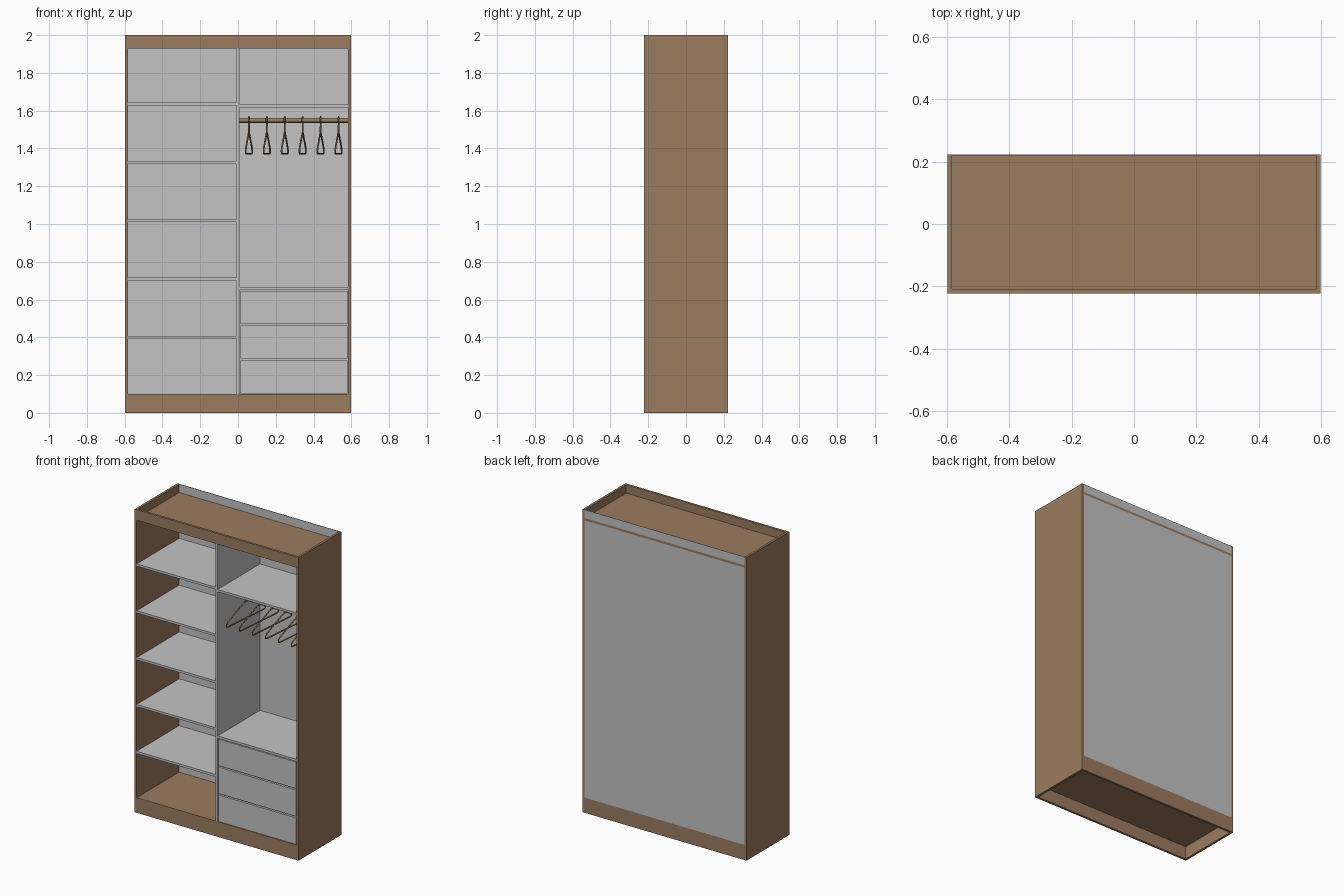
import bpy
import math
from mathutils import Vector

if "Cube" in bpy.data.objects:
    bpy.data.objects.remove(bpy.data.objects["Cube"], do_unlink=True)


def material(name, rgb):
    m = bpy.data.materials.new(name)
    m.use_nodes = True
    m.diffuse_color = (*rgb, 1)
    m.node_tree.nodes["Principled BSDF"].inputs["Base Color"].default_value = (*rgb, 1)
    return m


WOOD = material("brown wood", (0.33, 0.2, 0.115))
GREY = material("light grey board", (0.55, 0.55, 0.55))

W, D, H = 0.598, 0.223, 2.0   # half width, half depth, height
T = 0.015                     # board thickness
INNER = W - T
FLOOR, CEILING = 0.1, 1.93


def board(name, x, y, z, mat):
    """Box between the given (low, high) limits."""
    bpy.ops.mesh.primitive_cube_add(size=1, location=[sum(r) / 2 for r in (x, y, z)])
    ob = bpy.context.object
    ob.name = name
    ob.scale = [r[1] - r[0] for r in (x, y, z)]
    bpy.ops.object.transform_apply(location=False, rotation=False)
    ob.data.materials.append(mat)
    return ob


def tube(name, paths, radius, mat):
    """Round wire following one or more (points, closed) paths."""
    cu = bpy.data.curves.new(name, "CURVE")
    cu.dimensions = "3D"
    cu.bevel_depth = radius
    cu.bevel_resolution = 1
    cu.use_fill_caps = True
    for pts, closed in paths:
        sp = cu.splines.new("POLY")
        sp.points.add(len(pts) - 1)
        for p, co in zip(sp.points, pts):
            p.co = (*co, 1)
        sp.use_cyclic_u = closed
    cu.materials.append(mat)
    ob = bpy.data.objects.new(name, cu)
    bpy.context.collection.objects.link(ob)
    return ob


# Carcass: sides, plinth, floor, recessed top and fascia
for side, s in (("left", 1), ("right", -1)):
    board(side + "_side_panel", sorted((s * INNER, s * W)), (-D, D), (0, H), WOOD)
span = (-INNER, INNER)
board("plinth_front", span, (-D, -D + T), (0, FLOOR), WOOD)
board("plinth_back", span, (D - T, D), (0, FLOOR), WOOD)
board("floor_panel", span, (-D + T, D - T), (FLOOR - T, FLOOR), WOOD)
board("top_panel", span, (-D + T, D), (CEILING, CEILING + T), WOOD)
board("top_fascia", span, (-D, -D + T), (CEILING, H), WOOD)

# Thin back boards
BACK = D - 0.004
board("back_panel", span, (BACK, D), (FLOOR, CEILING), GREY)
board("back_rail", span, (BACK, D), (CEILING + T, H), GREY)

# Divider and shelves
HALF = T / 2
board("divider", (-HALF, HALF), (-D, BACK), (FLOOR, CEILING), GREY)
for i in range(5):
    z = 0.399 + i * 0.309
    board(f"right_shelf_{i + 1}", (-INNER, -HALF), (-D, BACK), (z - HALF, z + HALF), GREY)
for name, z in (("hat_shelf", 1.624), ("drawer_top", 0.658)):
    board(name, (HALF, INNER), (-D, BACK), (z - HALF, z + HALF), GREY)

# Drawers: front plate with a box behind
PITCH = 0.184
for i in range(3):
    z = FLOOR + 0.003 + i * PITCH
    board(f"drawer_front_{i + 1}", (0.012, 0.579), (-D, -D + T), (z, z + 0.175), GREY)
    board(f"drawer_box_{i + 1}", (0.03, 0.56), (-D + T, BACK - 0.02), (z + 0.015, z + 0.15), GREY)

# Hanging rail
RAIL_Z = 1.549
bpy.ops.mesh.primitive_cylinder_add(vertices=24, radius=0.013, depth=INNER - HALF,
                                    location=((INNER + HALF) / 2, 0, RAIL_Z),
                                    rotation=(0, math.pi / 2, 0))
rail = bpy.context.object
rail.name = "hanging_rail"
rail.data.materials.append(WOOD)
bpy.ops.object.shade_smooth_by_angle()

# Hangers, turned slightly about their hooks
hook = [Vector((0, 0.018 * math.cos(a), RAIL_Z + 0.018 * math.sin(a)))
        for a in [math.radians(200 - 29 * k) for k in range(10)]]
hook += [Vector((0, 0, 1.515)), Vector((0, 0, 1.48))]
half_frame = [(0.012, 1.483), (0.165, 1.405), (0.18, 1.39), (0.178, 1.376), (0.165, 1.372)]
frame = [Vector((0, y, z)) for y, z in half_frame]
frame += [Vector((0, -y, z)) for y, z in reversed(half_frame)]
for i in range(6):
    hanger = tube(f"hanger_{i + 1}", [(hook, False), (frame, True)], 0.0045, WOOD)
    hanger.location.x = 0.058 + i * 0.0948
    hanger.rotation_euler.z = -math.atan2(0.017, 0.18)
